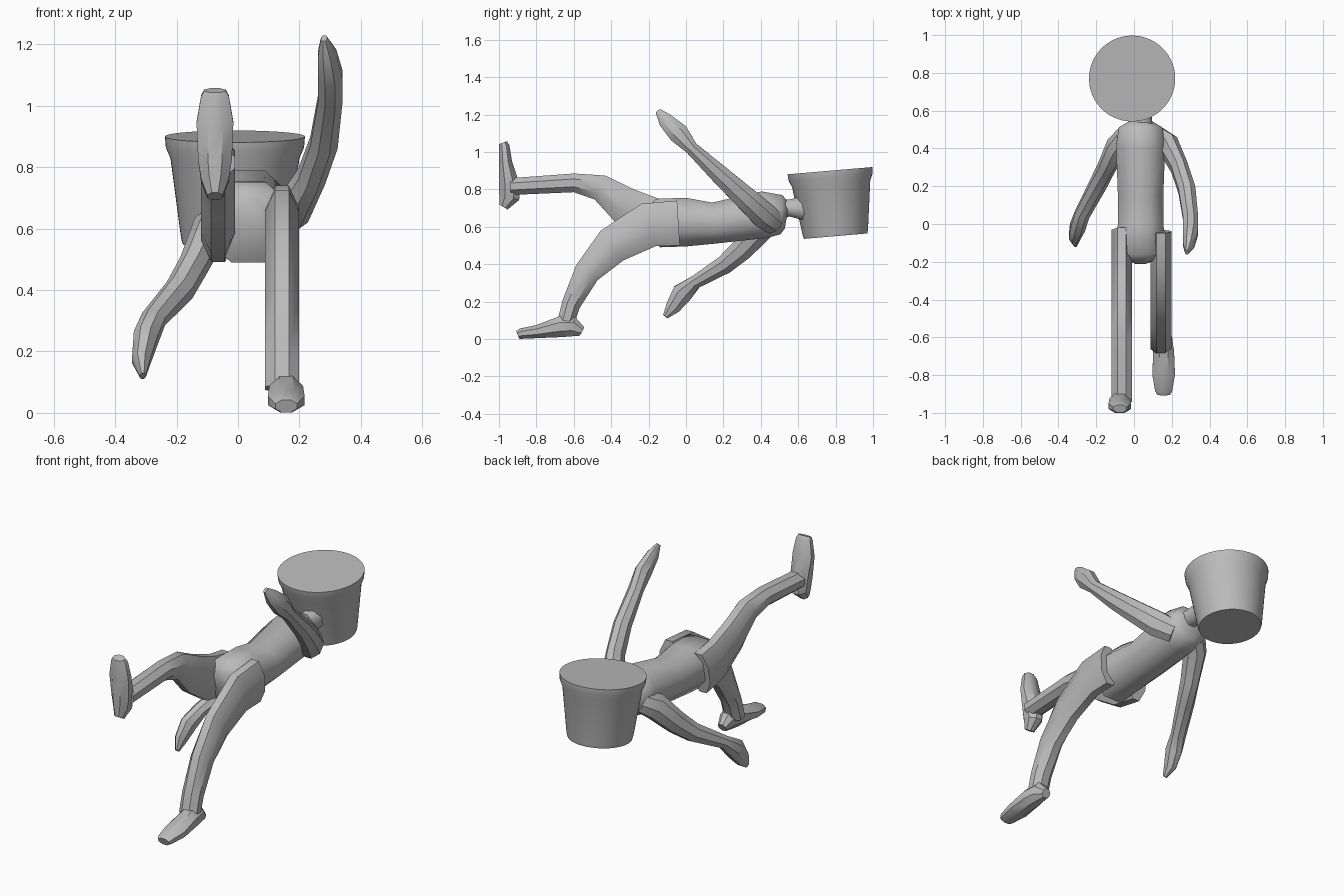
import bpy, bmesh, math
from mathutils import Vector

old = bpy.data.objects.get("Cube")
if old:
    bpy.data.objects.remove(old, do_unlink=True)

grey = bpy.data.materials.new("plain_grey")
grey.use_nodes = True
GREY = (0.5, 0.5, 0.5, 1)
grey.diffuse_color = GREY
grey.node_tree.nodes["Principled BSDF"].inputs["Base Color"].default_value = GREY


def loft(name, path, widths, depths, sides=8, smooth=35):
    """Skin rings of the given half widths and half depths along a path."""
    bm = bmesh.new()
    points = [Vector(p) for p in path]
    last = len(points) - 1
    stretch = 1 / math.cos(math.pi / sides)
    loops = []
    for i, (point, width, depth) in enumerate(zip(points, widths, depths)):
        along = (points[min(i + 1, last)] - points[max(i - 1, 0)]).normalized()
        across = Vector((1, 0, 0))
        across = (across - along * across.dot(along)).normalized()
        upright = along.cross(across)
        loop = []
        for k in range(sides):
            angle = math.tau * (k + 0.5) / sides
            offset = across * math.cos(angle) * width + upright * math.sin(angle) * depth
            loop.append(bm.verts.new(point + offset * stretch))
        loops.append(loop)
    for lower, upper in zip(loops, loops[1:]):
        for k in range(sides):
            j = (k + 1) % sides
            bm.faces.new((lower[k], lower[j], upper[j], upper[k]))
    bm.faces.new(reversed(loops[0]))
    bm.faces.new(loops[-1])
    bmesh.ops.recalc_face_normals(bm, faces=bm.faces)
    mesh = bpy.data.meshes.new(name)
    bm.to_mesh(mesh)
    bm.free()
    mesh.materials.append(grey)
    obj = bpy.data.objects.new(name, mesh)
    bpy.context.collection.objects.link(obj)
    bpy.ops.object.select_all(action='DESELECT')
    obj.select_set(True)
    bpy.context.view_layer.objects.active = obj
    bpy.ops.object.shade_smooth_by_angle(angle=math.radians(smooth))


def body_loft(name, x, rows):
    """Loft rows of (y, z, half width, half depth) that share one x."""
    path = [(x, y, z) for y, z, width, depth in rows]
    loft(name, path, [row[2] for row in rows], [row[3] for row in rows], smooth=50)


def leg(name, x, path):
    """Leg in an upright plane, tapering from hip to ankle."""
    depths = (.12, .12, .1, .07, .05, .045)
    widths = [.055] * len(depths)
    loft(name, [(x, y, z) for y, z in path], widths, depths)


def foot(name, heel, toe, up):
    """Foot with a flat sole running from heel to toe."""
    heel, toe, up = Vector(heel), Vector(toe), Vector(up)
    steps = (0, .15, .35, .7, .95, 1)
    widths = (.025, .045, .055, .06, .045, .035)
    depths = (.025, .055, .055, .035, .028, .022)
    path = [heel.lerp(toe, t) + up * depth for t, depth in zip(steps, depths)]
    loft(name, path, widths, depths)


def arm(name, path):
    """Arm from inside the shoulder to the tip of a flat mitten hand."""
    widths = (.05, .055, .045, .045, .04, .04, .03, .01)
    depths = (.06, .07, .06, .05, .035, .055, .04, .015)
    loft(name, path, widths, depths)


# Torso, from shoulders to crotch, and the short neck
body_loft("torso", .035, [
    (.54, .66, .06, .07), (.51, .665, .115, .105), (.42, .665, .13, .125),
    (.15, .62, .12, .11), (0, .625, .12, .13),
    (-.15, .62, .14, .13), (-.19, .61, .06, .09)])
body_loft("neck", .045, [
    (.48, .69, .06, .06), (.55, .7, .05, .045), (.65, .7, .055, .07)])

# Bucket head: a round tapered tub, leaning, with a straight rim
base, top = Vector((-.01, .8, .55)), Vector((-.01, .77, .9))
steps = (0, .05, .8, .9, 1)
radii = (.17, .175, .21, .225, .228)
loft("bucket_head", [base.lerp(top, t) for t in steps], radii, radii, sides=64)

# Standing leg and raised leg
leg("left_leg", .143, [
    (-.04, .62), (-.2, .61), (-.395, .5), (-.53, .355), (-.615, .185), (-.645, .08)])
leg("right_leg", -.065, [
    (-.04, .61), (-.18, .635), (-.33, .715), (-.46, .81), (-.6, .835), (-.94, .815)])

# One foot on the ground, the other showing its sole
foot("left_foot", heel=(.157, -.555, .015), toe=(.157, -.9, 0), up=(0, 0, 1))
foot("right_foot", heel=(-.075, -1, .705), toe=(-.075, -1, 1.05), up=(0, 1, 0))

# Raised arm and lowered arm
arm("left_arm", [
    (.11, .47, .62), (.18, .42, .66), (.24, .3, .77), (.28, .18, .88),
    (.3, .03, 1.02), (.3, -.04, 1.1), (.29, -.11, 1.17), (.28, -.15, 1.22)])
arm("right_arm", [
    (-.04, .47, .64), (-.09, .41, .6), (-.145, .3, .48), (-.19, .21, .4),
    (-.275, .05, .305), (-.3, -.02, .245), (-.315, -.07, .17), (-.31, -.11, .12)])
